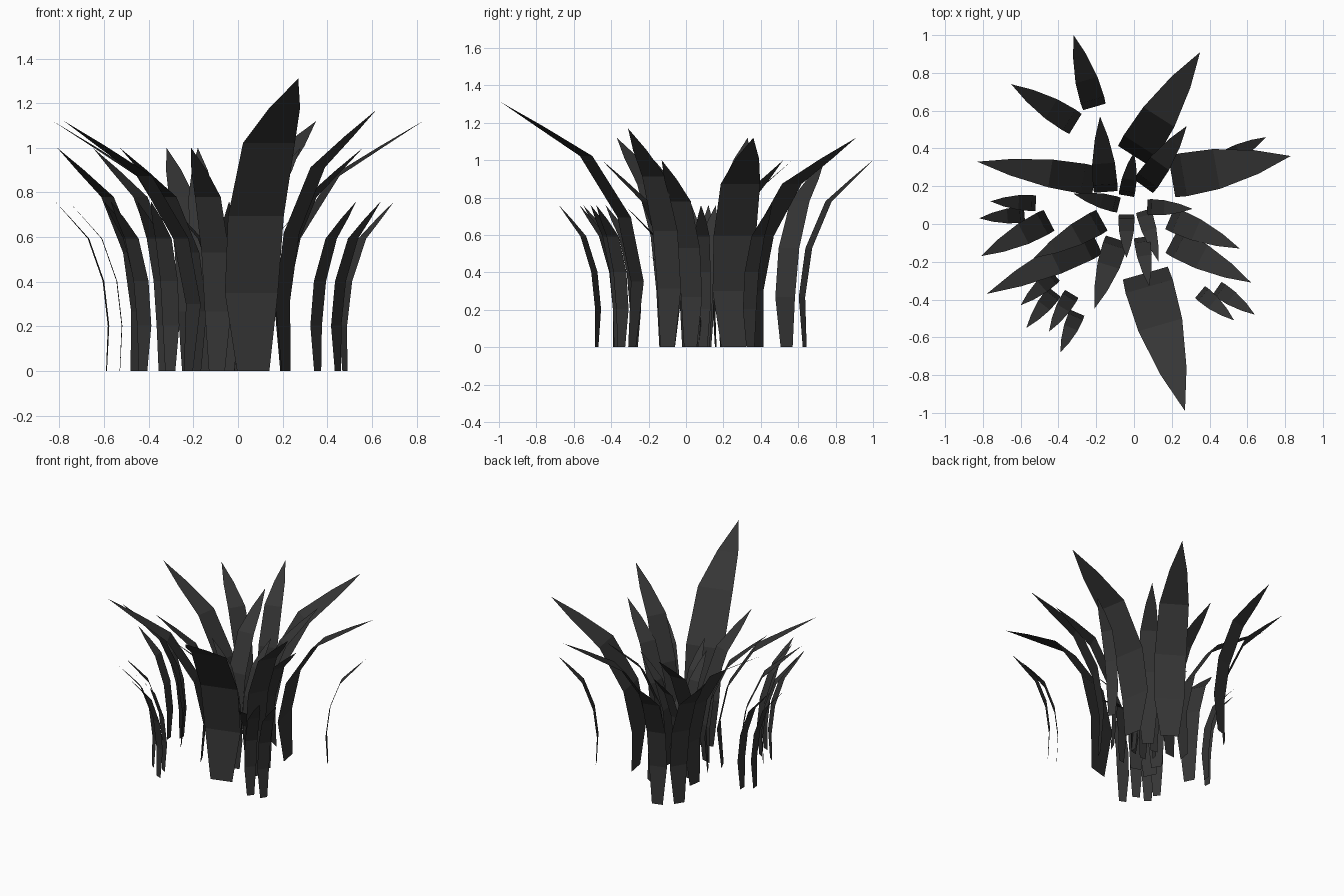
import bpy
import bmesh
from mathutils import Vector

default_cube = bpy.data.objects.get("Cube")
if default_cube:
    bpy.data.objects.remove(default_cube, do_unlink=True)

# One dark colour for the whole clump
dark_grey = bpy.data.materials.new("dark_grey")
dark_grey.use_nodes = True
colour = (0.035, 0.035, 0.035, 1)
dark_grey.diffuse_color = colour
dark_grey.node_tree.nodes["Principled BSDF"].inputs["Base Color"].default_value = colour

# Blade profile from root to tip: (outward reach, height, width), as fractions
BULGE = 0.04
PROFILE = [
    (0, 0, 0.58),
    (-BULGE, 0.267, 0.95),
    (0.06, 0.53, 1),
    (0.35, 0.78, 0.93),
    (0.7, 0.9, 0.55),
]


def make_blade(name, inner, tip, height, width):
    """Flat bent leaf that leans from its inner edge out to its tip."""
    inner, tip = Vector(inner) / 100, Vector(tip) / 100
    reach = (tip - inner) / (1 + BULGE)
    root = inner + reach * BULGE
    across = Vector((-reach.y, reach.x)).normalized() * width / 2

    bm = bmesh.new()
    previous = None
    for out, up, wide in PROFILE:
        centre = root + reach * out
        side = across * wide
        pair = [bm.verts.new((*(centre + side * sign), up * height)) for sign in (1, -1)]
        if previous:
            bm.faces.new((previous[0], previous[1], pair[1], pair[0]))
        previous = pair
    point = bm.verts.new((*tip, height))
    bm.faces.new((previous[0], previous[1], point))

    mesh = bpy.data.meshes.new(name)
    bm.to_mesh(mesh)
    bm.free()
    mesh.materials.append(dark_grey)
    blade = bpy.data.objects.new(name, mesh)
    bpy.context.collection.objects.link(blade)
    return blade


# Large blades: inner edge, tip (hundredths of a unit), height, width
large_blades = {
    "large_blade_front": ((6, -26), (27, -99), 1.31, 0.26),
    "large_blade_back": ((0, 36), (35, 91), 1.12, 0.21),
    "large_blade_left": ((20, 25), (83, 36), 1.12, 0.23),
    "large_blade_front_left": ((20, -9), (62, -31), 1.17, 0.15),
    "large_blade_front_right": ((-20, -9), (-78, -37), 1.12, 0.16),
    "large_blade_right": ((-21, 23), (-83, 33), 1.12, 0.16),
}
for name, shape in large_blades.items():
    make_blade(name, *shape)

# Medium blades share one height and width
medium_blades = [
    ((5, 20), (28, 52)),
    ((19, 3), (56, -13)),
    ((-9, -8), (-21, -45)),
    ((-17, 2), (-53, -18)),
    ((-45, 2), (-81, -17)),
    ((-15, 17), (-18, 57)),
    ((-31, 53), (-65, 74)),
    ((-21, 62), (-32, 100)),
]
for number, (inner, tip) in enumerate(medium_blades, 1):
    make_blade(f"medium_blade_{number}", inner, tip, 1.0, 0.13)

# Small blades fill the middle and the outer tufts
small_blades = [
    ((47, 34), (70, 46)),
    ((7, 9), (31, 8)),
    ((44, -34), (64, -48)),
    ((35, -36), (53, -51)),
    ((4, -7), (8, -33)),
    ((-4, 5), (-4, -18)),
    ((-58, 5), (-82, 3)),
    ((-52, 11), (-76, 12)),
    ((-8, 10), (-32, 16)),
    ((-4, 15), (0, 38)),
    ((-42, -27), (-60, -43)),
    ((-42, -36), (-57, -55)),
    ((-33, -37), (-45, -57)),
    ((-30, -47), (-39, -68)),
]
for number, (inner, tip) in enumerate(small_blades, 1):
    make_blade(f"small_blade_{number}", inner, tip, 0.76, 0.085)

# Shortest blade near the centre
make_blade("short_blade", (5, 7), (13, -20), 0.49, 0.085)
